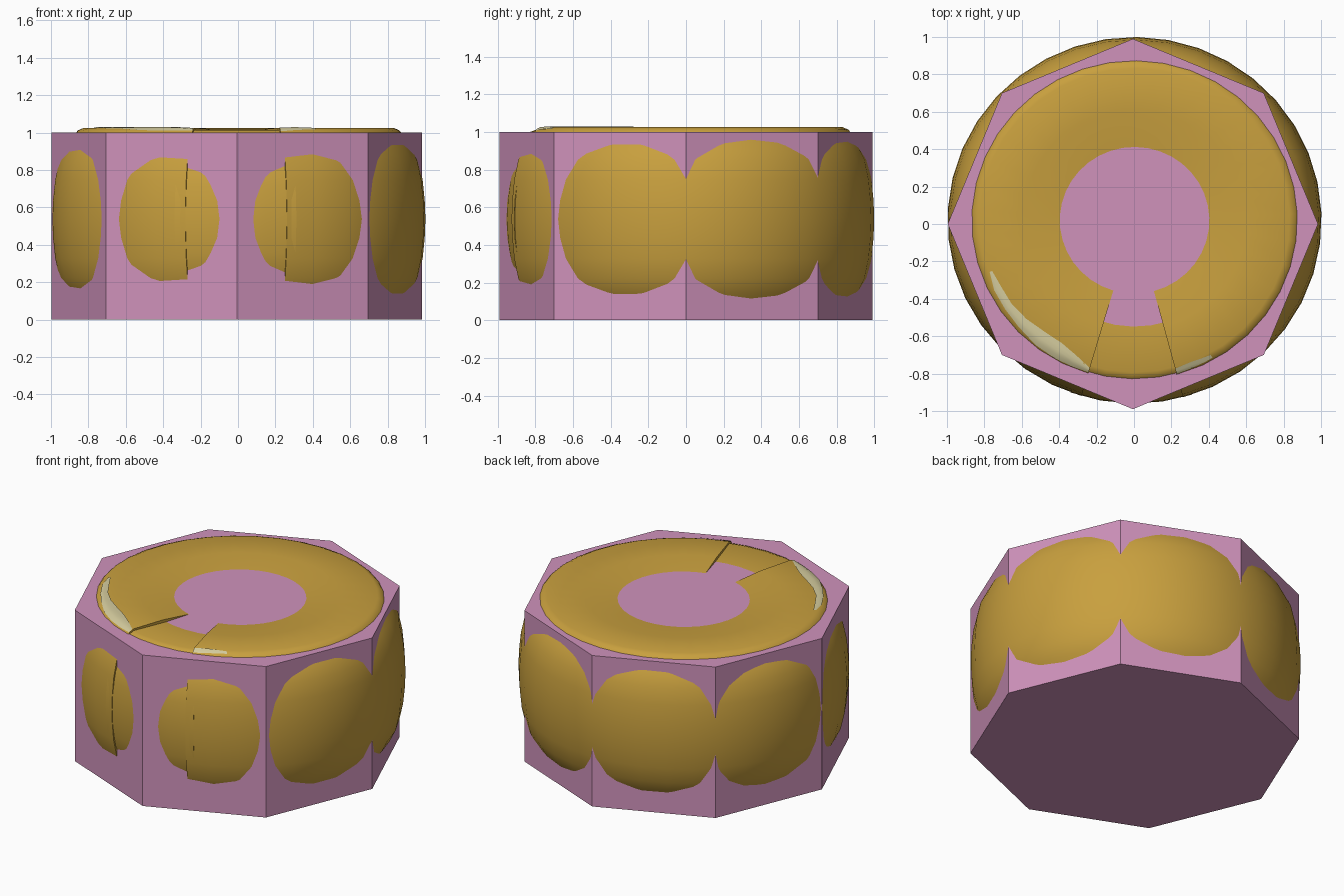
import bpy, bmesh, math

if "Cube" in bpy.data.objects:
    bpy.data.objects.remove(bpy.data.objects["Cube"])

CX, CY, CZ, SY = 0.003, 0.02, 0.537, 0.98   # ring centre and slight y squash


def material(name, rgb):
    m = bpy.data.materials.new(name)
    m.diffuse_color = (*rgb, 1)
    m.use_nodes = True
    m.node_tree.nodes["Principled BSDF"].inputs["Base Color"].default_value = m.diffuse_color
    return m


pink = material("pink", (0.63, 0.29, 0.50))
gold = material("gold", (0.58, 0.35, 0.048))
cream = material("cream", (0.66, 0.60, 0.34))


def finish(name, bm, mat, smooth=False):
    bmesh.ops.recalc_face_normals(bm, faces=bm.faces[:])
    me = bpy.data.meshes.new(name)
    bm.to_mesh(me)
    bm.free()
    ob = bpy.data.objects.new(name, me)
    bpy.context.collection.objects.link(ob)
    me.materials.append(mat)
    if smooth:
        bpy.ops.object.select_all(action='DESELECT')
        ob.select_set(True)
        bpy.context.view_layer.objects.active = ob
        bpy.ops.object.shade_smooth_by_angle(angle=math.radians(40))
    return ob


def place(r, deg, z):
    a = math.radians(deg)
    return (CX + r * math.cos(a), CY + SY * r * math.sin(a), z)


def sweep(name, half, start, end, steps):
    """Sweep a profile, mirrored about its mid height, along an arc."""
    profile = half + [(r, -h) for r, h in reversed(half[1:])]
    bm = bmesh.new()
    rings = []
    for i in range(steps + 1):
        d = start + (end - start) * i / steps
        rings.append([bm.verts.new(place(r, d, CZ + h)) for r, h in profile])
    n = len(profile)
    for a, b in zip(rings, rings[1:]):
        for j in range(n):
            k = (j + 1) % n
            bm.faces.new((a[j], a[k], b[k], b[j]))
    bm.faces.new(rings[0])
    bm.faces.new(rings[-1])
    return finish(name, bm, gold, True)


# octagonal block
bm = bmesh.new()
base = [bm.verts.new((-0.006 + 0.99 * math.cos(i * math.pi / 4),
                      0.99 * math.sin(i * math.pi / 4), 0)) for i in range(8)]
f = bm.faces.new(base)
ext = bmesh.ops.extrude_face_region(bm, geom=[f], use_keep_orig=True)
top = [v for v in ext["geom"] if isinstance(v, bmesh.types.BMVert)]
bmesh.ops.translate(bm, verts=top, vec=(0, 0, 1))
finish("octagonal_block", bm, pink)

# open ring with a flattened top
RING = [(1.0, 0), (0.996, 0.1), (0.985, 0.21), (0.962, 0.315), (0.925, 0.39),
        (0.873, 0.46), (0.86, 0.475), (0.83, 0.488), (0.6, 0.483), (0.4, 0.463)]
sweep("open_ring", RING, 285, 613.5, 34)

# smaller inner core seen in the gap
CORE = [(1.0, 0), (0.996, 0.1), (0.985, 0.18), (0.972, 0.25), (0.93, 0.35),
        (0.865, 0.463), (0.83, 0.476), (0.58, 0.463)]
sweep("gap_core", CORE, 250, 288, 4)


def top_height(r):
    for (r1, h1), (r0, h0) in zip(RING, RING[1:]):
        if r0 <= r <= r1:
            return CZ + h0 + (h1 - h0) * (r - r0) / (r1 - r0)
    return CZ


def patch(name, sections):
    """Thin plate on the ring rim; each section is angle, inner and outer radius."""
    bm = bmesh.new()
    rows = []
    for d, r0, r1 in sections:
        rs = [r0 + (r1 - r0) * t / 4 for t in range(5)]
        rows.append([bm.verts.new(place(r, d, top_height(r) + 0.004)) for r in rs])
    for a, b in zip(rows, rows[1:]):
        for j in range(4):
            bm.faces.new((a[j], b[j], b[j + 1], a[j + 1]))
    ob = finish(name, bm, cream, True)
    if ob.data.polygons[0].normal.z < 0:
        ob.data.flip_normals()


# pale patches beside the gap
patch("left_rim_patch", [(200, 0.81, 0.825), (207, 0.80, 0.842), (215, 0.80, 0.845),
                         (223, 0.79, 0.85), (232, 0.775, 0.862), (240, 0.775, 0.865),
                         (247, 0.80, 0.865), (253.4, 0.84, 0.865)])
patch("right_rim_patch", [(285.1, 0.838, 0.868), (291, 0.83, 0.862),
                          (296, 0.835, 0.86), (299, 0.84, 0.858)])
